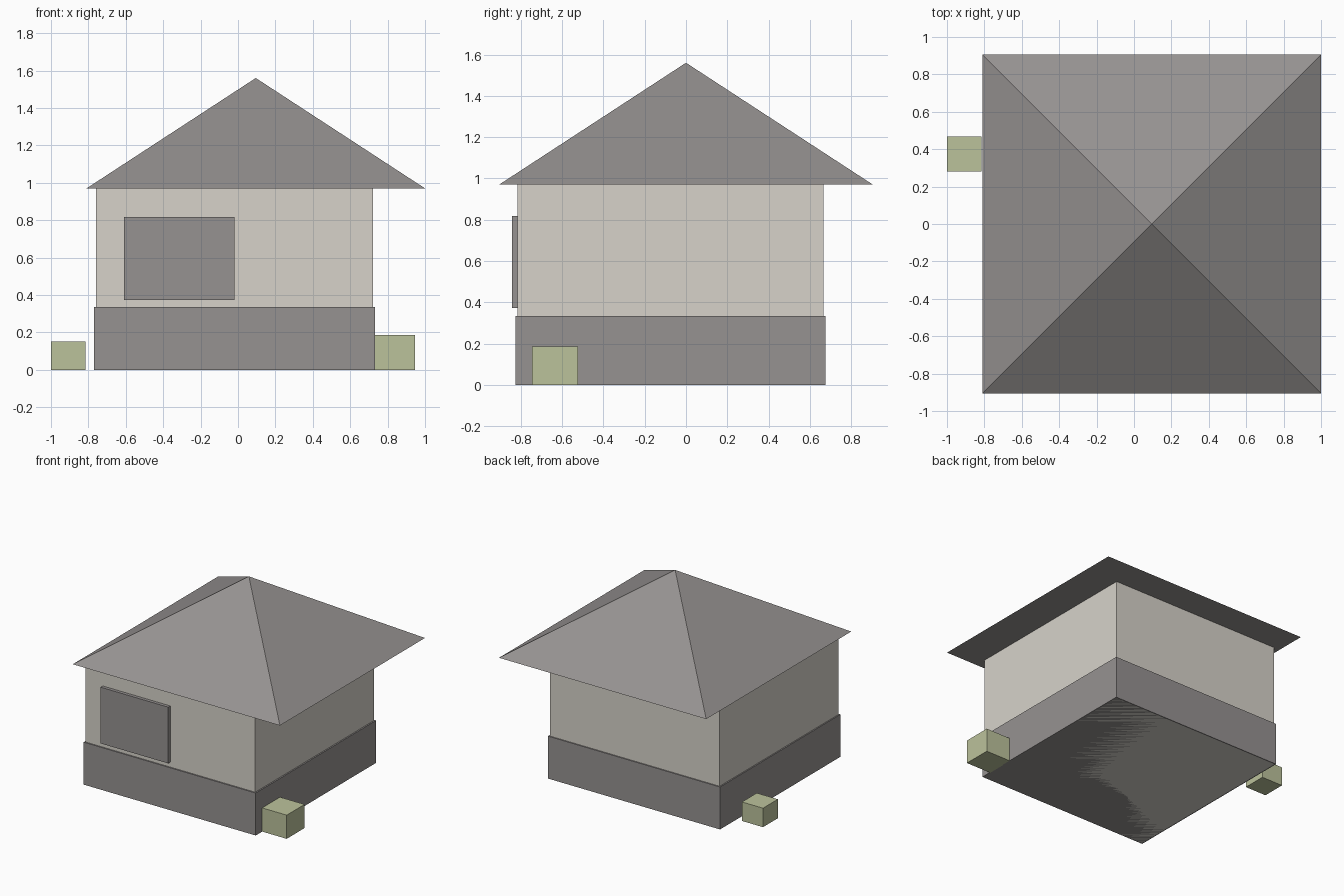
import bpy
import bmesh

cube = bpy.data.objects.get("Cube")
if cube:
    bpy.data.objects.remove(cube, do_unlink=True)


def make_material(name, rgb):
    mat = bpy.data.materials.new(name)
    mat.use_nodes = True
    color = (*rgb, 1.0)
    mat.diffuse_color = color
    mat.node_tree.nodes["Principled BSDF"].inputs["Base Color"].default_value = color
    return mat


slate = make_material("slate_grey", (0.305, 0.288, 0.283))
plaster = make_material("warm_plaster", (0.68, 0.65, 0.59))
leaf = make_material("soft_green", (0.50, 0.54, 0.33))


def add_object(name, bm, mat):
    bmesh.ops.recalc_face_normals(bm, faces=bm.faces)
    mesh = bpy.data.meshes.new(name)
    bm.to_mesh(mesh)
    bm.free()
    mesh.materials.append(mat)
    obj = bpy.data.objects.new(name, mesh)
    bpy.context.collection.objects.link(obj)
    return obj


def box(name, mat, x, y, z):
    """Box spanning the given (low, high) ranges."""
    bm = bmesh.new()
    bmesh.ops.create_cube(bm, size=1)
    for v in bm.verts:
        v.co = [lo + (hi - lo) * (c + 0.5) for c, (lo, hi) in zip(v.co, (x, y, z))]
    return add_object(name, bm, mat)


def pyramid(name, mat, x, y, z):
    """Closed four-sided pyramid with its apex over the centre."""
    bm = bmesh.new()
    base = [bm.verts.new((px, py, z[0])) for px, py in
            ((x[0], y[0]), (x[1], y[0]), (x[1], y[1]), (x[0], y[1]))]
    apex = bm.verts.new((sum(x) / 2, sum(y) / 2, z[1]))
    bm.faces.new(base)
    for i in range(4):
        bm.faces.new((base[i], base[(i + 1) % 4], apex))
    return add_object(name, bm, mat)


# House body: plaster walls inside a slightly wider plinth
box("walls", plaster, (-0.76, 0.722), (-0.816, 0.666), (0, 0.97))
box("plinth", slate, (-0.77, 0.733), (-0.826, 0.675), (0, 0.335))

# Overhanging hipped roof
pyramid("roof", slate, (-0.81, 1.0), (-0.905, 0.905), (0.97, 1.56))

# Shuttered window panel on the front
box("window_panel", slate, (-0.61, -0.02), (-0.842, -0.80), (0.374, 0.818))

# Clipped shrubs at the sides
box("shrub_left", leaf, (0.728, 0.947), (-0.745, -0.522), (0, 0.187))
box("shrub_right", leaf, (-1.0, -0.816), (0.282, 0.467), (0, 0.15))
